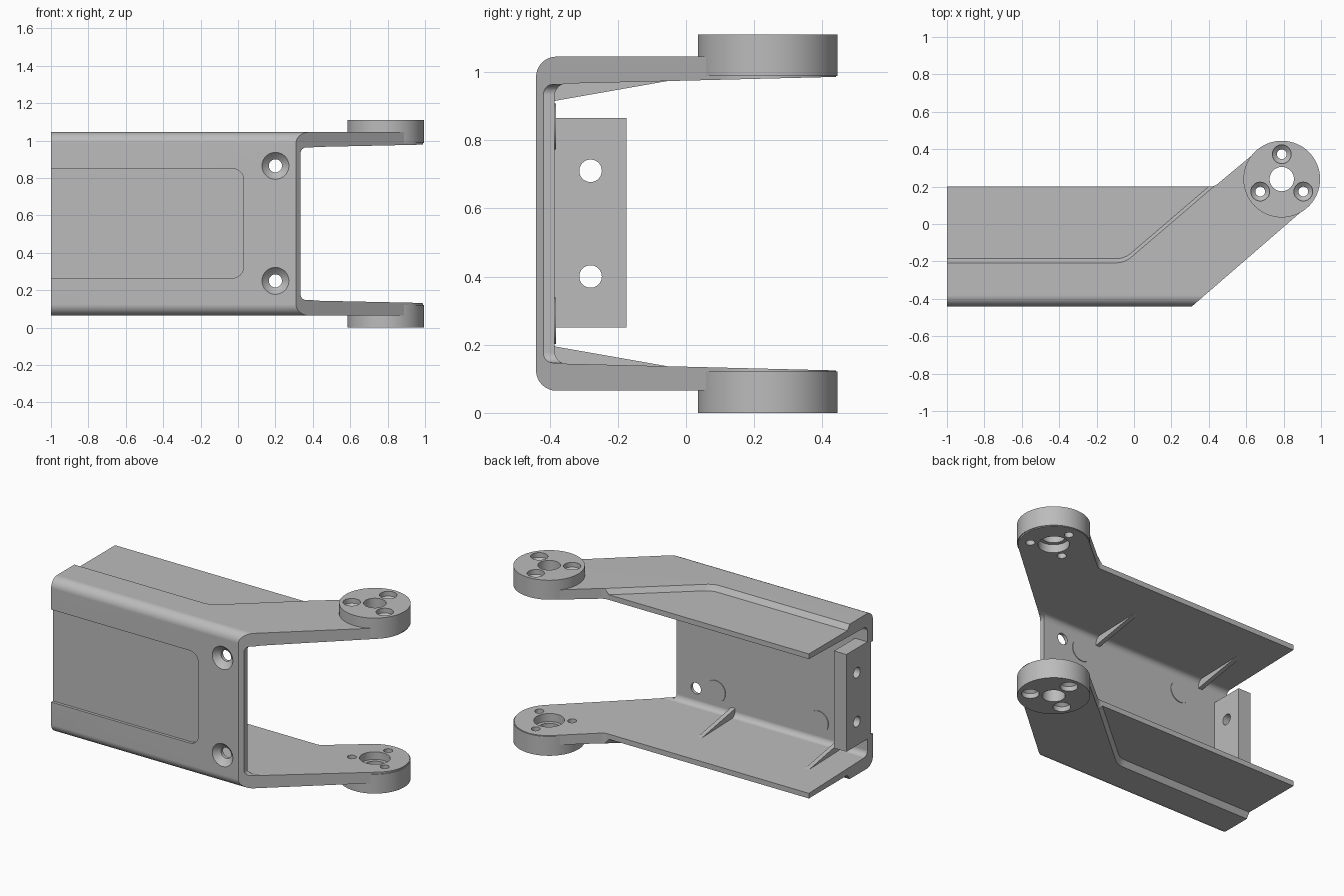
import bpy, bmesh, math
from mathutils import Vector

if "Cube" in bpy.data.objects:
    bpy.data.objects.remove(bpy.data.objects["Cube"])

HEIGHT = 1.11
BOSS = Vector((0.79, 0.24))

grey = bpy.data.materials.new("plain_grey")
grey.use_nodes = True
grey.diffuse_color = (0.5, 0.5, 0.5, 1)
grey.node_tree.nodes["Principled BSDF"].inputs["Base Color"].default_value = (0.5, 0.5, 0.5, 1)

parts = []


def rounded(corners, steps=8):
    """Corners are (a, b, radius); a radius of zero keeps the corner sharp."""
    out = []
    for i, (a, b, r) in enumerate(corners):
        p = Vector((a, b))
        if not r:
            out.append(p)
            continue
        u = (Vector(corners[i - 1][:2]) - p).normalized()
        v = (Vector(corners[(i + 1) % len(corners)][:2]) - p).normalized()
        half = u.angle(v) / 2
        center = p + (u + v).normalized() * (r / math.sin(half))
        start = p + u * (r / math.tan(half)) - center
        end = p + v * (r / math.tan(half)) - center
        sweep = start.angle_signed(end)
        for k in range(steps + 1):
            t = -sweep * k / steps
            c, s = math.cos(t), math.sin(t)
            out.append(center + Vector((start.x * c - start.y * s, start.x * s + start.y * c)))
    return out


def solid(name, rings, flip, keep):
    """Closed solid through matching rings; flip mirrors it top to bottom."""
    bm = bmesh.new()
    loops = [[bm.verts.new((x, y, HEIGHT - z if flip else z)) for x, y, z in ring] for ring in rings]
    n = len(loops[0])
    for low, high in zip(loops, loops[1:]):
        for i in range(n):
            j = (i + 1) % n
            bm.faces.new((low[i], low[j], high[j], high[i]))
    bm.faces.new(loops[0][::-1])
    bm.faces.new(loops[-1])
    bmesh.ops.recalc_face_normals(bm, faces=bm.faces)
    mesh = bpy.data.meshes.new(name)
    bm.to_mesh(mesh)
    bm.free()
    mesh.materials.append(grey)
    ob = bpy.data.objects.new(name, mesh)
    bpy.context.scene.collection.objects.link(ob)
    if keep:
        parts.append(ob)
    else:
        ob.hide_render = True
    return ob


def place(axis, a, b, c):
    return {"X": (c, a, b), "Y": (a, c, b), "Z": (a, b, c)}[axis]


def prism(name, pts, lo, hi, axis, shift=0.0, flip=False, keep=False):
    rings = [[place(axis, p[0], p[1] + s, c) for p in pts] for c, s in ((lo, 0), (hi, shift))]
    return solid(name, rings, flip, keep)


def lathe(name, profile, a, b, axis, flip=False, keep=False, sides=48):
    """Round solid from (radius, position along axis) pairs."""
    turn = [2 * math.pi * i / sides for i in range(sides)]
    rings = [[place(axis, a + r * math.cos(t), b + r * math.sin(t), c) for t in turn]
             for r, c in profile]
    return solid(name, rings, flip, keep)


def boolean(ob, tools, operation="DIFFERENCE"):
    for tool in tools:
        m = ob.modifiers.new("cut", "BOOLEAN")
        m.operation, m.object, m.solver = operation, tool, "EXACT"
    bpy.context.view_layer.update()
    deps = bpy.context.evaluated_depsgraph_get()
    mesh = bpy.data.meshes.new_from_object(ob.evaluated_get(deps))
    ob.modifiers.clear()
    ob.data = mesh


def rectangle(a0, b0, a1, b1, r=0.0):
    return rounded([(a0, b0, r), (a1, b0, r), (a1, b1, r), (a0, b1, r)])


# Channel body: C section swept sideways
section = rounded([
    (0.5, 0.065, 0), (-0.44, 0.065, 0.06), (-0.44, 1.045, 0.06), (0.5, 1.045, 0),
    (0.5, 0.987, 0), (-0.385, 0.965, 0.035), (-0.385, 0.145, 0.035), (0.5, 0.123, 0)])
body = prism("channel_body", section, -1, 1.1, "X", keep=True)

# Plan outline: straight channel, then arms running to the round ends
arm_r = 0.2
along = Vector((0.76, 0.65)).normalized()
side = Vector((along.y, -along.x))
arc_start = math.atan2(side.y, side.x)
arc = [BOSS + arm_r * Vector((math.cos(arc_start + math.pi * i / 32),
                              math.sin(arc_start + math.pi * i / 32))) for i in range(33)]
outline = rounded([(-1, -0.44, 0), (0.31, -0.44, 0)] + [(p.x, p.y, 0) for p in arc]
                  + [(0.43, 0.2, 0.06), (-1, 0.2, 0)])
trim = prism("outline_trim", outline, -0.2, 1.4, "Z")
boolean(body, [trim], "INTERSECT")

# Cutters for the opening, front pocket and front screw holes
cutters = [
    prism("opening_cutter", rectangle(0.335, 0.147, 1.3, 0.963, 0.03), -0.6, -0.36, "Y"),
    prism("pocket_cutter", rectangle(-1.2, 0.265, 0.03, 0.85, 0.06), -0.6, -0.422, "Y")]
for z in (0.25, 0.865):
    cutters.append(lathe("front_hole_cutter", [
        (0.072, -0.5), (0.072, -0.44), (0.06, -0.425), (0.035, -0.405), (0.035, -0.3)], 0.2, z, "Y"))

# Stepped outer faces of both flanges
step = rounded([(-1.2, 0.7, 0), (-1.2, -0.185, 0), (-0.05, -0.185, 0.12), (0.75, 0.50, 0), (0.75, 0.7, 0)])
for flip in (False, True):
    cutters.append(prism("flange_step_cutter", step, 1.012, 1.1, "Z", -0.06, flip))

# Round bosses with a centre bore and three screw holes
boss_cutters = []
for flip, name in ((False, "upper_boss"), (True, "lower_boss")):
    boss = lathe(name, [(0.205, 0.988), (0.205, HEIGHT)], BOSS.x, BOSS.y, "Z", flip, True, 64)
    holes = [lathe("bore_cutter", [(0.088, 0.9), (0.088, 1.03), (0.065, 1.03), (0.065, 1.2)],
                   BOSS.x, BOSS.y, "Z", flip)]
    for k in range(3):
        t = math.radians(90 + 120 * k)
        holes.append(lathe("screw_cutter", [(0.026, 0.9), (0.026, 1.06), (0.05, 1.08), (0.05, 1.2)],
                           BOSS.x + 0.133 * math.cos(t), BOSS.y + 0.133 * math.sin(t), "Z", flip))
    boolean(boss, holes)
    boss_cutters += holes
boolean(body, cutters + boss_cutters)

# Corner gussets and round pads inside the channel
gusset = [(-0.4, 0.202), (-0.38, 0.194), (-0.05, 0.136), (-0.05, 0.11), (-0.4, 0.11)]
for flip in (False, True):
    for x in (-0.06, -0.81):
        prism("corner_gusset", gusset, x - 0.014, x + 0.014, "X", flip=flip, keep=True)
    for x in (0.06, -0.66):
        lathe("round_pad", [(0.068, -0.39), (0.068, -0.381)], x, 0.27, "Y", flip, True)

# Mounting tab at the open end
tab = prism("mounting_tab", rectangle(-0.39, 0.25, -0.175, 0.865), -1, -0.913, "X", keep=True)
tab_cutters = [lathe("tab_hole_cutter", [(0.033, -1.2), (0.033, -0.8)], -0.28, z, "X")
               for z in (0.4, 0.71)]
boolean(tab, tab_cutters)

for tool in [trim] + cutters + boss_cutters + tab_cutters:
    bpy.data.objects.remove(tool)

# Smooth the rounds, keep the edges crisp
bpy.ops.object.select_all(action="DESELECT")
for ob in parts:
    ob.select_set(True)
bpy.context.view_layer.objects.active = body
bpy.ops.object.shade_smooth_by_angle(angle=math.radians(30))
for ob in parts:
    ob.modifiers.new("even_normals", "WEIGHTED_NORMAL").keep_sharp = True
